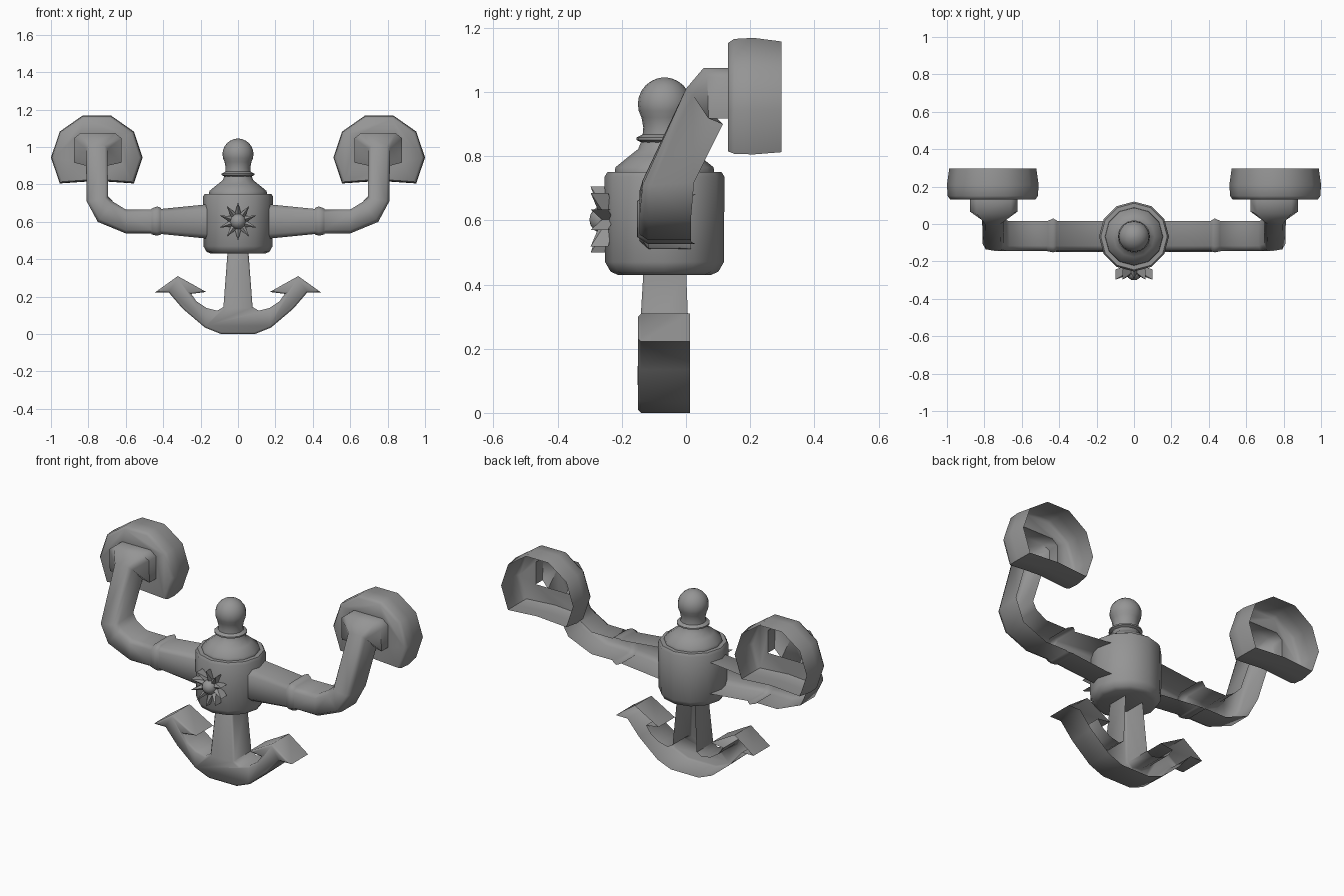
import bpy, bmesh, math
from mathutils import Vector as V

if "Cube" in bpy.data.objects:
    bpy.data.objects.remove(bpy.data.objects["Cube"])

CY = -0.067  # depth of the central axis
GREY = bpy.data.materials.new("dark_grey")
GREY.diffuse_color = (.3, .3, .3, 1)
GREY.use_nodes = True
GREY.node_tree.nodes["Principled BSDF"].inputs["Base Color"].default_value = GREY.diffuse_color


def finish(ob, angle):
    ob.data.materials.append(GREY)
    bpy.ops.object.select_all(action='DESELECT')
    ob.select_set(True)
    bpy.context.view_layer.objects.active = ob
    bpy.ops.object.shade_smooth_by_angle(angle=math.radians(angle))


def make(name, verts, faces, mirror=False, bevel_front=0, angle=50):
    bm = bmesh.new()
    vs = [bm.verts.new(v) for v in verts]
    fs = [bm.faces.new([vs[i] for i in f]) for f in faces]
    bmesh.ops.recalc_face_normals(bm, faces=bm.faces)
    if bevel_front:
        bmesh.ops.bevel(bm, geom=list(fs[0].edges), offset=bevel_front,
                        segments=1, affect='EDGES', profile=0.5)
    me = bpy.data.meshes.new(name)
    bm.to_mesh(me)
    bm.free()
    ob = bpy.data.objects.new(name, me)
    bpy.context.collection.objects.link(ob)
    if mirror:
        m = ob.modifiers.new("mirror", 'MIRROR')
        m.use_mirror_merge = False
    finish(ob, angle)


def strips(rows, n, closed):
    """Quads joining consecutive rows of n points."""
    return [(r * n + i, r * n + (i + 1) % n, (r + 1) * n + (i + 1) % n, (r + 1) * n + i)
            for r in range(rows - 1) for i in range(n if closed else n - 1)]


def lathe(name, profile, n):
    verts = [(r * math.cos(2 * math.pi * i / n), CY + r * math.sin(2 * math.pi * i / n), z)
             for r, z in profile for i in range(n)]
    faces = strips(len(profile), n, True)
    faces += [tuple(range(n)), tuple(range(len(verts) - n, len(verts)))]
    make(name, verts, faces)


# central body with stepped shoulder
lathe("body", [(.145, .43), (.168, .44), (.185, .47), (.187, .735), (.178, .75),
               (.155, .75), (.153, .765), (.11, .80), (.082, .822), (.073, .845)], 12)

# neck collar and ball finial
ball = [(.083 * math.cos(a), .962 + .083 * math.sin(a))
        for a in [math.radians(d) for d in range(-30, 90, 15)]]
lathe("finial", [(.07, .83), (.07, .842), (.087, .85), (.087, .858), (.068, .868),
                 (.066, .89)] + ball + [(.006, 1.045)], 16)

# anchor: open-backed shell from one half outline
half = [(.09, 0), (.177, .035), (.295, .135), (.37, .222), (.445, .222), (.322, .31),
        (.17, .225), (.25, .215), (.222, .175), (.17, .14), (.11, .125), (.078, .145), (.055, .45)]
outline = half + [(-x, z) for x, z in reversed(half)]
n = len(outline)
front = [(x, -.132 if z > .4 else -.15, z) for x, z in outline]
back = [(x, 0 if z > .4 else .012, z) for x, z in outline]
make("anchor", front + back, [tuple(range(n))] + strips(2, n, True), bevel_front=.01)

# arms: open-backed channel, each section = back centre, half width, depth
sections = [
    ((.12, .015, .602), (0, 0, .096), (0, -.16, 0)),
    ((.41, .015, .602), (0, 0, .067), (0, -.16, 0)),
    ((.415, .02, .604), (0, 0, .073), (0, -.165, 0)),
    ((.432, .03, .604), (0, 0, .078), (0, -.182, 0)),
    ((.46, .017, .602), (0, 0, .07), (0, -.163, 0)),
    ((.465, .015, .602), (0, 0, .063), (0, -.16, 0)),
    ((.60, .015, .602), (0, 0, .064), (0, -.16, 0)),
    ((.708, .015, .653), (-.042, 0, .053), (0, -.16, 0)),
    ((.752, .025, .728), (-.057, 0, .01), (0, -.16, -.01)),
    ((.755, .115, .90), (-.057, 0, 0), (0, -.115, .11)),
    ((.75, .12, .917), (-.128, 0, 0), (0, -.065, .158)),
    ((.75, .132, .917), (-.128, 0, 0), (0, 0, .158)),
]
# pull the flared socket's lower edges forward so its sides are deep
verts = []
for c, w, d in sections:
    c, w, d = V(c), V(w), V(d)
    verts += [c + w * a + d * b for a, b in
              ((-1, 0), (-1, .82), (-.72, 1), (.72, 1), (1, .82), (1, 0))]
for i in (-12, -7):
    verts[i].y = .07
make("arm", verts, strips(len(sections), 6, False), mirror=True, angle=65)
socket = verts[-6:]

# wall cups: decagon with a flat, slightly arched bottom, open at the back
cup = []
for y, s in ((.131, .93), (.15, .985), (.21, 1), (.297, .95)):
    for k in range(-1, 7):
        a = math.radians(36 * k)
        cup.append((.755 + .245 * s * math.cos(a), y, .944 + .236 * s * math.sin(a)))
    cup.append((.755, y, .944 - .125 * s))
m = len(cup)
faces = strips(4, 9, True)
# front plate around the arm socket (socket points run from right to left)
faces += [tuple(range(8)) + tuple(range(m + 5, m - 1, -1)), (0, m, m + 5, 7, 8)]
make("wall_cup", cup + socket, faces, mirror=True, angle=62)

# sun ornament: rays curling forward from the body
rays = 10
verts = []
for yi, yo in ((-.262, -.297), (-.225, -.243)):
    for i in range(2 * rays):
        a = math.pi * i / rays + math.pi / 2
        r, y = (.103, yo) if i % 2 == 0 else (.05, yi)
        verts.append((r * math.cos(a), y, .602 + r * math.sin(a)))
verts += [(0, -.262, .602)]
k = 2 * rays
make("sun_rays", verts, strips(2, k, True) + [(i, (i + 1) % k, 2 * k) for i in range(k)], angle=20)

# sun centre button
bpy.ops.mesh.primitive_uv_sphere_add(segments=12, ring_count=8, radius=.043,
                                     location=(0, -.258, .602), rotation=(math.pi / 2, 0, 0))
bpy.context.object.name = "sun_centre"
finish(bpy.context.object, 50)
